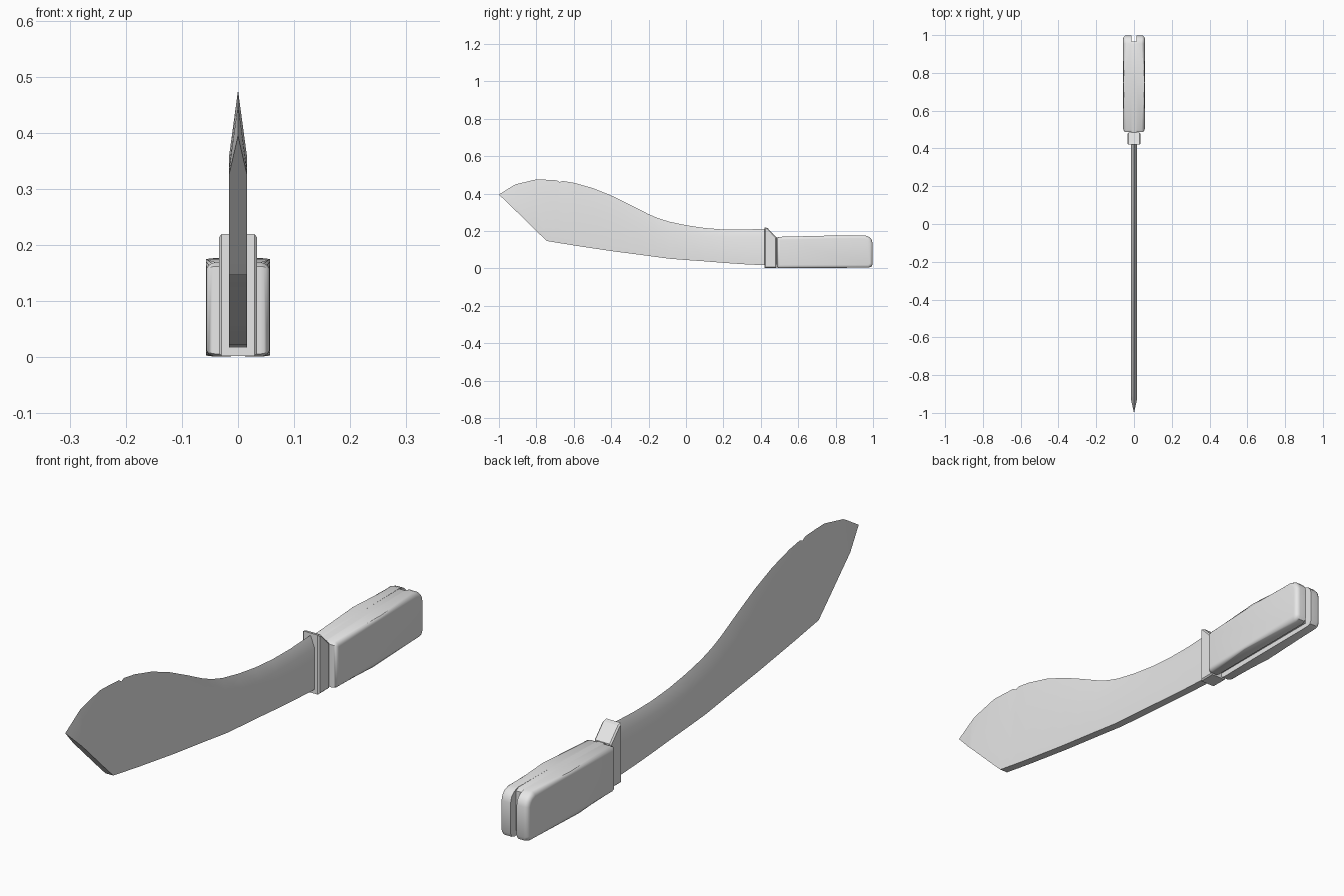
import bpy, bmesh, math

cube = bpy.data.objects.get("Cube")
if cube:
    bpy.data.objects.remove(cube, do_unlink=True)

grey = bpy.data.materials.new("plain grey")
grey.use_nodes = True
grey.diffuse_color = (0.8, 0.8, 0.8, 1)
grey.node_tree.nodes["Principled BSDF"].inputs["Base Color"].default_value = (0.8, 0.8, 0.8, 1)


def finish(name, bm, angle=30):
    """Turn a bmesh into a shaded object with the grey material."""
    bmesh.ops.remove_doubles(bm, verts=bm.verts, dist=0.0003)
    bmesh.ops.recalc_face_normals(bm, faces=bm.faces)
    mesh = bpy.data.meshes.new(name)
    bm.to_mesh(mesh)
    bm.free()
    obj = bpy.data.objects.new(name, mesh)
    bpy.context.collection.objects.link(obj)
    mesh.materials.append(grey)
    bpy.ops.object.select_all(action='DESELECT')
    obj.select_set(True)
    bpy.context.view_layer.objects.active = obj
    bpy.ops.object.shade_smooth_by_angle(angle=math.radians(angle))
    return obj


def slab(profile, x0, x1):
    """Extrude a side profile of (y, z) points from x0 to x1."""
    bm = bmesh.new()
    face = bm.faces.new([bm.verts.new((x0, y, z)) for y, z in profile])
    out = bmesh.ops.extrude_face_region(bm, geom=[face])
    for v in out["geom"]:
        if isinstance(v, bmesh.types.BMVert):
            v.co.x = x1
    return bm


def round_rim(bm, x, width, segments):
    """Round the edges that lie in the plane at the given x."""
    rim = [e for e in bm.edges if all(abs(v.co.x - x) < 1e-5 for v in e.verts)]
    bmesh.ops.bevel(bm, geom=rim, offset=width, segments=segments,
                    profile=0.5, affect='EDGES', clamp_overlap=True)


# Blade: stations of (y, spine z, grind line z, cutting edge z)
HALF = 0.016
stations = [
    (-0.928, 0.325, 0.327, 0.440), (-0.91, 0.308, 0.335, 0.450),
    (-0.80, 0.200, 0.358, 0.476), (-0.745, 0.147, 0.358, 0.474),
    (-0.69, 0.138, 0.354, 0.471), (-0.675, 0.135, 0.352, 0.461),
    (-0.66, 0.133, 0.350, 0.468), (-0.60, 0.123, 0.340, 0.458),
    (-0.50, 0.108, 0.313, 0.430), (-0.40, 0.093, 0.280, 0.390),
    (-0.30, 0.080, 0.244, 0.341), (-0.20, 0.067, 0.210, 0.290),
    (-0.15, 0.060, 0.196, 0.269), (-0.09, 0.052, 0.185, 0.250),
    (0.00, 0.045, 0.176, 0.231), (0.10, 0.038, 0.170, 0.216),
    (0.20, 0.030, 0.168, 0.208), (0.30, 0.023, 0.168, 0.207),
    (0.44, 0.016, 0.170, 0.213)]
bm = bmesh.new()
rings = []
for y, low, mid, top in stations:
    section = [(-HALF, low), (-HALF, mid), (0, top), (HALF, mid), (HALF, low)]
    rings.append([bm.verts.new((x, y, z)) for x, z in section])
for a, b in zip(rings, rings[1:]):
    for i in range(5):
        j = (i + 1) % 5
        bm.faces.new((a[i], a[j], b[j], b[i]))
bm.faces.new(rings[-1])
tip = bm.verts.new((0, -1.0, 0.395))
for i in range(5):
    bm.faces.new((rings[0][i], rings[0][(i + 1) % 5], tip))
finish("blade", bm)

# Guard: slanted collar between blade and handle
guard = [(0.42, 0.002), (0.484, 0.002), (0.484, 0.166), (0.436, 0.216), (0.42, 0.220)]
bm = slab(guard, -0.034, 0.034)
for side in (-0.034, 0.034):
    round_rim(bm, side, 0.005, 1)
finish("guard", bm)

# Tang core: flush on top, recessed below and at the back
tang = [(0.47, 0.022), (0.966, 0.022), (0.966, 0.168), (0.95, 0.176),
        (0.75, 0.175), (0.50, 0.169), (0.47, 0.160)]
finish("tang", slab(tang, -0.0135, 0.0135))

# Handle scales: one rounded slab on each side of the tang
scale = [(0.486, 0.006), (0.50, 0.001), (0.70, 0.003), (0.975, 0.004),
         (0.991, 0.009), (0.998, 0.024), (0.998, 0.135), (0.992, 0.155),
         (0.978, 0.169), (0.955, 0.177), (0.75, 0.175), (0.50, 0.169),
         (0.486, 0.162)]
for name, s in (("left_handle_scale", 1), ("right_handle_scale", -1)):
    bm = slab(scale, 0.0125 * s, 0.057 * s)
    round_rim(bm, 0.057 * s, 0.018, 4)
    finish(name, bm, 40)
